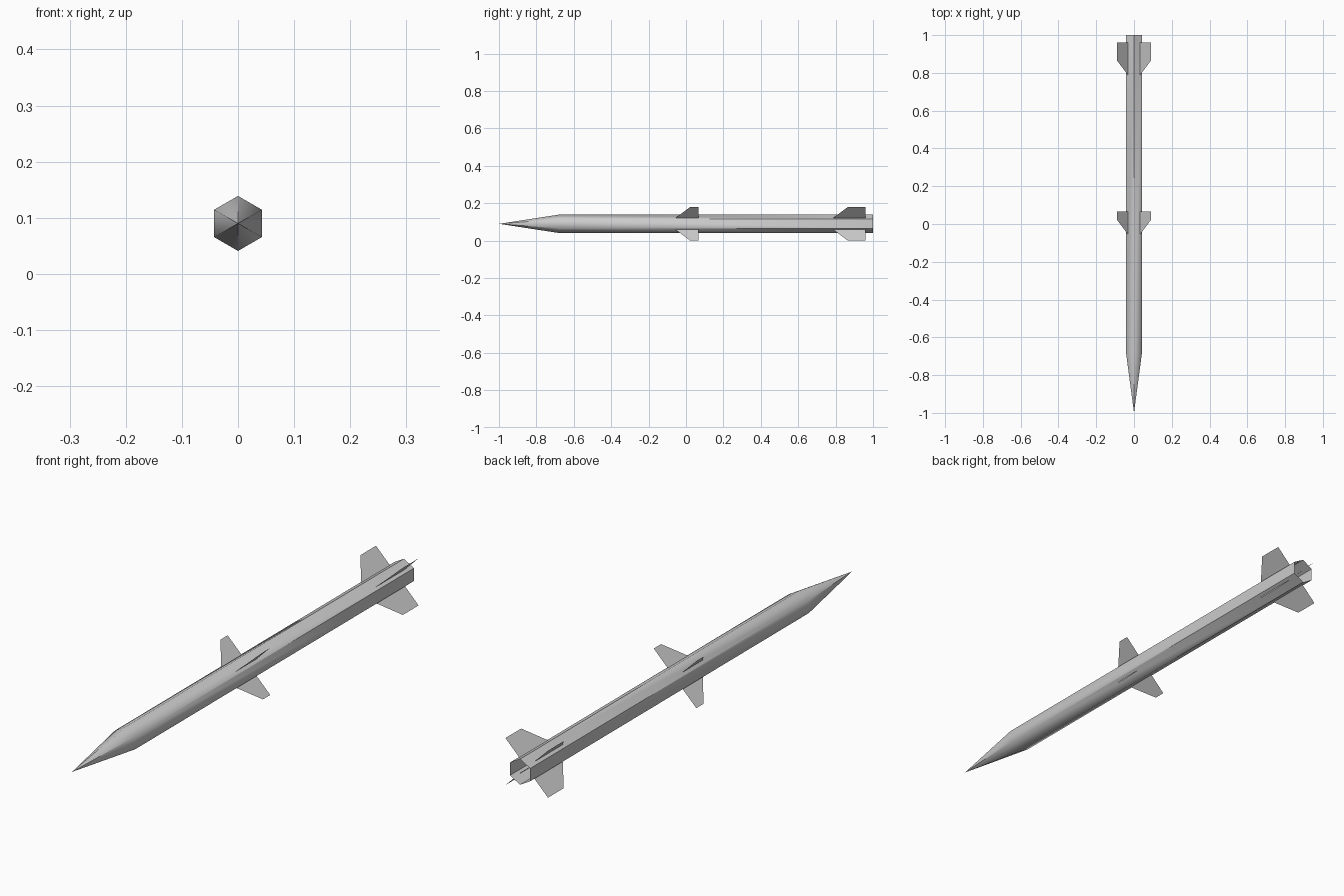
import bpy
from math import sin, cos, pi, radians
from mathutils import Vector

if "Cube" in bpy.data.objects:
    bpy.data.objects.remove(bpy.data.objects["Cube"])

CZ = 0.09      # height of the long axis
R = 0.049      # hexagon corner radius


def make(name, verts, faces):
    me = bpy.data.meshes.new(name)
    me.from_pydata(verts, [], faces)
    me.update()
    ob = bpy.data.objects.new(name, me)
    bpy.context.collection.objects.link(ob)
    return ob


# Six-sided body with pointed nose and open tail
def ring(y):
    return [(R * cos(pi / 6 + i * pi / 3), y, CZ + R * sin(pi / 6 + i * pi / 3)) for i in range(6)]


verts = [(0, -1, CZ)] + ring(-0.68) + ring(1)
faces = []
for i in range(6):
    a, b = 1 + i, 1 + (i + 1) % 6
    faces += [(0, b, a), (a, b, b + 6, a + 6)]
faces = [tuple(reversed(f)) for f in faces]
body = make("body", verts, faces)

# Shading is round at the front and faceted at the tail
me = body.data
me.polygons.foreach_set("use_smooth", [True] * len(me.polygons))
normals = []
for p in me.polygons:
    flip = 1 if p.normal.dot(p.center - Vector((0, p.center.y, CZ))) > 0 else -1
    for li in p.loop_indices:
        v = me.vertices[me.loops[li].vertex_index].co
        if v.y > 0.9 or v.y < -0.99:
            normals.append(p.normal * flip)
        else:
            normals.append(Vector((v.x, -0.003, v.z - CZ)).normalized())
if me.polygons[0].normal.y > 0:
    me.flip_normals()
else:
    me.normals_split_custom_set(normals)


# Paper-thin fins on the diagonals; profile is (radius, y)
def fins(name, profile):
    for k in range(4):
        a = radians(45 + 90 * k)
        make(f"{name}_{k + 1}", [(r * cos(a), y, CZ + r * sin(a)) for r, y in profile], [(0, 1, 2, 3)])


fins("middle_fin", [(0.034, -0.066), (0.127, 0.022), (0.127, 0.066), (0.034, 0.066)])
fins("tail_fin", [(0.034, 0.778), (0.127, 0.865), (0.127, 0.96), (0.034, 0.96)])
